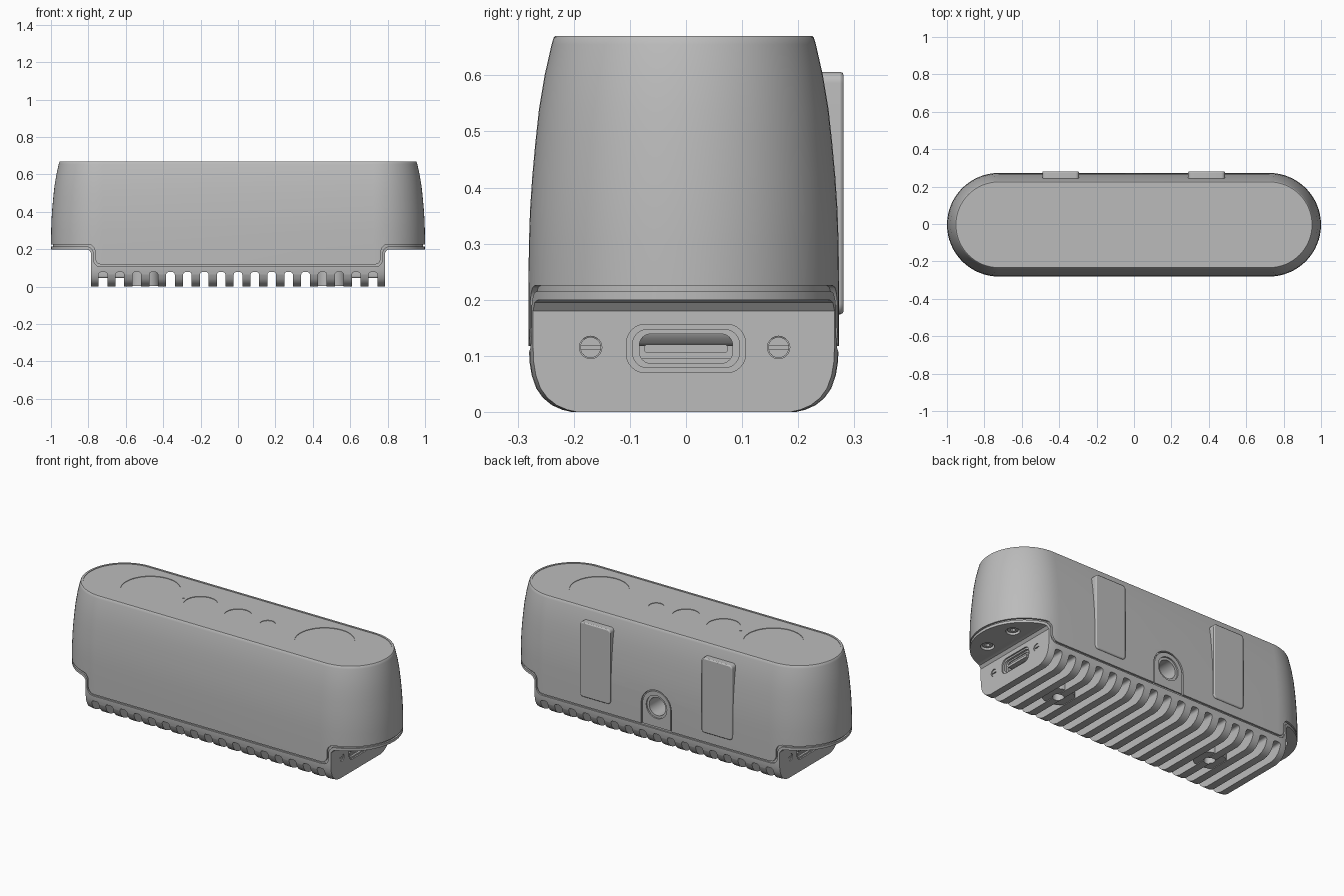
import bpy, bmesh, math
from mathutils import Vector

if "Cube" in bpy.data.objects:
    bpy.data.objects.remove(bpy.data.objects["Cube"], do_unlink=True)

grey = bpy.data.materials.new("plain grey")
grey.use_nodes = True
grey.diffuse_color = (0.5, 0.5, 0.5, 1)
grey.node_tree.nodes["Principled BSDF"].inputs["Base Color"].default_value = (0.5, 0.5, 0.5, 1)

STRAIGHT = 0.723   # half length of the straight sides
YC = -0.004        # body centre in depth


def loft(name, rings):
    """Solid through rings that all have the same number of points."""
    bm = bmesh.new()
    rows = [[bm.verts.new(p) for p in ring] for ring in rings]
    for a, b in zip(rows, rows[1:]):
        for i in range(len(a)):
            j = (i + 1) % len(a)
            bm.faces.new((a[i], a[j], b[j], b[i]))
    bm.faces.new(rows[0][::-1])
    bm.faces.new(rows[-1])
    bmesh.ops.recalc_face_normals(bm, faces=bm.faces)
    mesh = bpy.data.meshes.new(name)
    bm.to_mesh(mesh)
    bm.free()
    mesh.materials.append(grey)
    ob = bpy.data.objects.new(name, mesh)
    bpy.context.collection.objects.link(ob)
    return ob


def prism(name, pts, axis, a, b):
    """Flat outline pushed along one axis from a to b."""
    place = {"x": lambda p, t: (t, p[0], p[1]),
             "y": lambda p, t: (p[0], t, p[1]),
             "z": lambda p, t: (p[0], p[1], t)}[axis]
    return loft(name, [[place(p, t) for p in pts] for t in (a, b)])


def stadium(r, z, n=32):
    ring = []
    for side, start in ((1, -math.pi / 2), (-1, math.pi / 2)):
        for i in range(n + 1):
            t = start + math.pi * i / n
            ring.append((side * STRAIGHT + r * math.cos(t), YC + r * math.sin(t), z))
    return ring


def circle(cx, cy, r, n=40):
    return [(cx + r * math.cos(2 * math.pi * i / n), cy + r * math.sin(2 * math.pi * i / n))
            for i in range(n)]


def round_rect(cx, cy, w, h, r, n=6):
    pts = []
    for k, (sx, sy) in enumerate(((1, 1), (-1, 1), (-1, -1), (1, -1))):
        for i in range(n + 1):
            t = math.pi / 2 * (k + i / n)
            pts.append((cx + sx * (w / 2 - r) + r * math.cos(t),
                        cy + sy * (h / 2 - r) + r * math.sin(t)))
    return pts


def arch(r, cz, bottom, n=24):
    return [(r * math.cos(math.pi * i / n), cz + r * math.sin(math.pi * i / n))
            for i in range(n + 1)] + [(-r, bottom), (r, bottom)]


def mirrored(half):
    """Outline across x from its right half, ordered right to left."""
    return half + [(-x, z) for x, z in reversed(half)]


def boolean(targets, cutter, operation="DIFFERENCE"):
    for ob in targets:
        mod = ob.modifiers.new("cut", "BOOLEAN")
        mod.operation, mod.object, mod.solver = operation, cutter, "EXACT"
        bpy.context.view_layer.objects.active = ob
        bpy.ops.object.modifier_apply(modifier=mod.name)
    bpy.data.objects.remove(cutter, do_unlink=True)


# Stepped seam between shell and heat sink
seam = [(1.2, .225), (.80, .225), (.785, .222), (.772, .21), (.765, .195),
        (.765, .15), (.758, .133), (.747, .122), (.73, .118)]
underside = [(1.2, .2), (.815, .2), (.797, .195), (.785, .18), (.785, -.1)]

# Outer shell
shell = loft("outer_shell", [stadium(r, z) for z, r in (
    (.05, .277), (.2, .277), (.3, .276), (.36, .274), (.42, .27), (.48, .2645),
    (.54, .258), (.6, .248), (.655, .2355), (.667, .232), (.67, .229))])
boolean([shell], prism("cutter", mirrored([(1.2, -.2)] + seam), "y", -1, 1))

# Inner core that closes the seam gap
core = loft("inner_core", [stadium(.267, z) for z in (.05, .29)])
boolean([core], prism("cutter", mirrored([(1.2, -.2)] + [(x + .01, z - .012) for x, z in seam]),
                      "y", -1, 1))

# Finned heat sink with end flanges
sink = loft("heat_sink_base", [stadium(r, z) for z, r in (
    (0, .2), (.004, .217), (.012, .235), (.025, .251), (.042, .263),
    (.065, .271), (.09, .275), (.12, .276), (.24, .276))])
top_edge = mirrored([(x + .008, z - .01) for x, z in seam])
bottom_edge = mirrored(underside)
boolean([sink], prism("cutter", top_edge + bottom_edge[::-1], "y", -1, 1), "INTERSECT")

# Cooling slots
for i in range(17):
    x = -.722 + .09025 * i
    boolean([sink], prism("cutter", round_rect(x, .0, .046, .156, .014), "y", -1, 1))

# Top window, lenses and sensors
boolean([shell], loft("cutter", [stadium(.218, z) for z in (.667, .8)]))
for x, r in ((-.56, .158), (.555, .158), (-.24, .09), (0, .072), (.19, .04), (-.35, .006)):
    boolean([shell], prism("cutter", circle(x, 0, r), "z", .664, .8))

# Tripod socket on the back
boolean([shell], prism("cutter", arch(.097, .235, 0), "y", .25, .5))
plate = prism("socket_plate", arch(.09, .235, .12), "y", .2, .27)
boolean([shell, core, plate], prism("cutter", circle(0, .235, .066), "y", .12, .5))
collar = prism("socket_thread", circle(0, .235, .068), "y", .11, .262)
boolean([collar], prism("cutter", circle(0, .235, .052), "y", .13, .5))

# Rubber pads on the back
pads = []
for side, x in (("right", -.392), ("left", .388)):
    pad = prism(side + "_back_pad", round_rect(x, .39, .197, .432, .02), "y", .2, .281)
    bevel = pad.modifiers.new("soft edge", "BEVEL")
    bevel.width, bevel.segments, bevel.limit_method = .006, 2, "ANGLE"
    pads.append(pad)

# Ends: port, screws and fin bosses
for s, side in ((-1, "right"), (1, "left")):
    face = s * .785
    for w, h, depth in ((.212, .086, .008), (.19, .068, .02), (.166, .052, .075)):
        boolean([sink, core], prism("cutter", round_rect(0, .113, w, h, h * .38), "x",
                                    face - s * depth, face + s * .2))
    prism(side + "_port_tongue", round_rect(0, .113, .148, .014, .004), "x",
          face - s * .09, face - s * .012)
    prism(side + "_port_housing", round_rect(0, .07, .2, .05, .012), "x", s * .6, s * .76)

    for y in (-.17, .165):
        boolean([sink, core], prism("cutter", circle(y, .115, .02), "x",
                                    face - s * .03, face + s * .2))
        screw = prism(side + "_end_screw", circle(y, .115, .0185), "x",
                      face - s * .05, face - s * .004)
        boolean([screw], prism("cutter", round_rect(y, .115, .06, .005, .001), "x",
                               face - s * .01, face + s * .1))

    for y in (-.1, .1):
        boolean([sink, core], prism("cutter", circle(s * .885, y, .036), "z", .1, .235))
        screw = prism(side + "_flange_screw", circle(s * .885, y, .028), "z", .208, .25)
        boolean([screw], prism("cutter", circle(s * .885, y, .014, 6), "z", .1, .225))

    boss = prism(side + "_fin_boss", round_rect(s * .5, 0, .16, .15, .06), "z", .004, .095)
    boolean([boss, sink], prism("cutter", circle(s * .5, 0, .03), "z", -.1, .07))

# Smooth shading with sharp edges kept
bpy.ops.object.select_all(action="DESELECT")
for ob in bpy.context.collection.objects:
    if ob.type == "MESH":
        ob.select_set(True)
        bpy.context.view_layer.objects.active = ob
bpy.ops.object.shade_smooth_by_angle(angle=math.radians(30))
